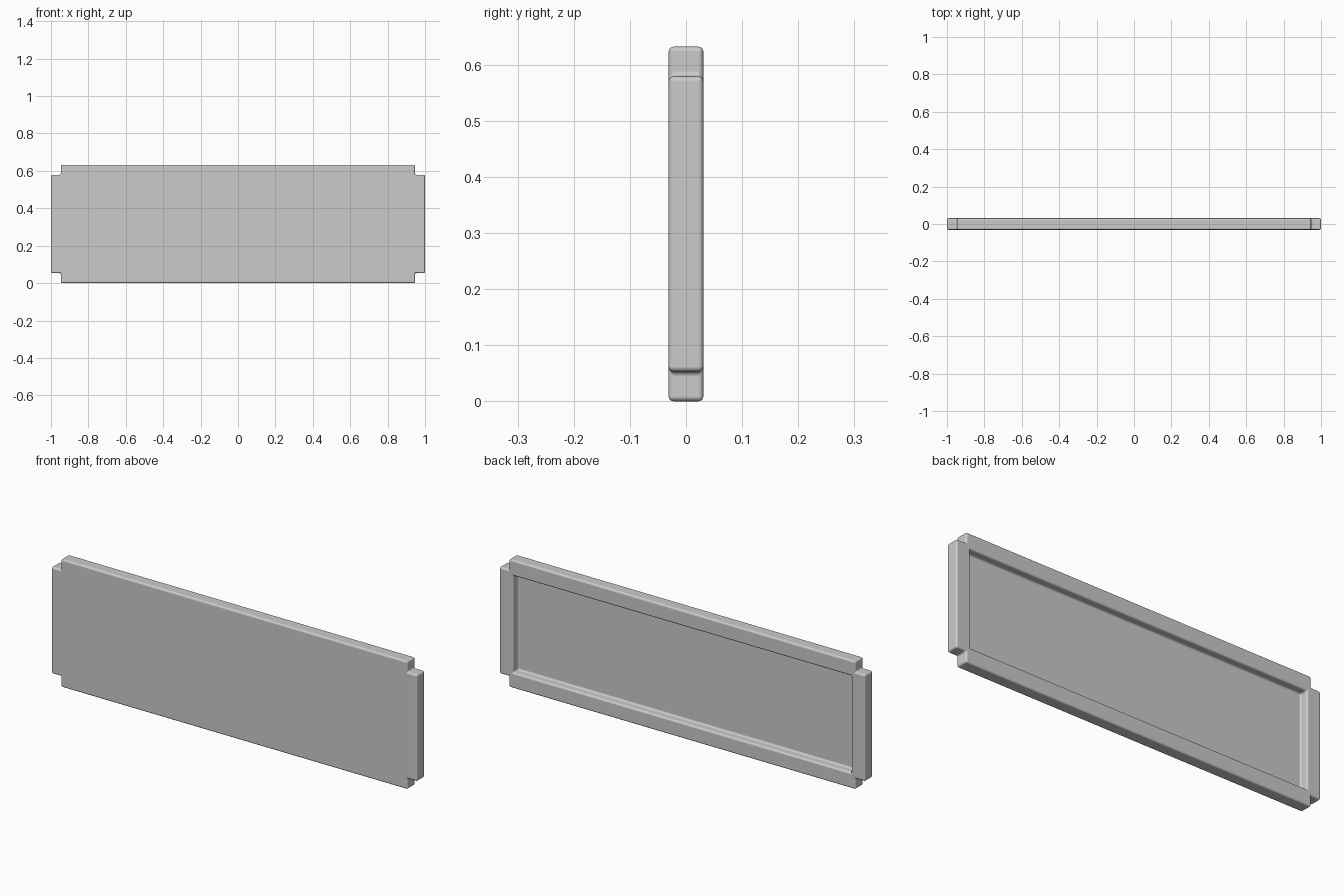
import bpy
import bmesh

# Remove the default cube only
cube = bpy.data.objects.get("Cube")
if cube:
    bpy.data.objects.remove(cube, do_unlink=True)

WIDTH, HEIGHT, THICK = 2.0, 0.632, 0.062
NOTCH, RIM, DEPTH, ROUND = 0.053, 0.077, 0.04, 0.009

grey = bpy.data.materials.new("plain grey")
grey.use_nodes = True
colour = (0.6, 0.6, 0.6, 1.0)
grey.diffuse_color = colour
grey.node_tree.nodes["Principled BSDF"].inputs["Base Color"].default_value = colour


def stations(length):
    """Grid lines along one side: edge, notch, rim, then mirrored."""
    near = [0, NOTCH, RIM]
    return near + [length - v for v in reversed(near)]


# Back face as a grid without its four corner cells
bm = bmesh.new()
back = THICK / 2
grid = [[bm.verts.new((x - WIDTH / 2, back, z)) for z in stations(HEIGHT)]
        for x in stations(WIDTH)]
last = len(grid) - 2
middle = last // 2
pocket = None
for i in range(last + 1):
    for j in range(last + 1):
        if i in (0, last) and j in (0, last):
            continue
        face = bm.faces.new((grid[i][j], grid[i][j + 1],
                             grid[i + 1][j + 1], grid[i + 1][j]))
        if i == j == middle:
            pocket = face
bmesh.ops.delete(bm, geom=[v for v in bm.verts if not v.link_faces], context='VERTS')

# Thicken the sheet towards the front
sheet = bm.faces[:]
copy = bmesh.ops.duplicate(bm, geom=bm.verts[:] + bm.edges[:] + sheet)
front_faces = [g for g in copy["geom"] if isinstance(g, bmesh.types.BMFace)]
front_verts = [g for g in copy["geom"] if isinstance(g, bmesh.types.BMVert)]
bmesh.ops.translate(bm, verts=front_verts, vec=(0, -THICK, 0))
bmesh.ops.reverse_faces(bm, faces=front_faces)
bmesh.ops.bridge_loops(bm, edges=[e for e in bm.edges if e.is_boundary])

# Sink the rectangular pocket into the back
floor = bmesh.ops.extrude_discrete_faces(bm, faces=[pocket])["faces"]
bmesh.ops.translate(bm, verts=floor[0].verts[:], vec=(0, -DEPTH, 0))
bmesh.ops.recalc_face_normals(bm, faces=bm.faces[:])

# Merge coplanar cells so only real edges remain
bmesh.ops.dissolve_limit(bm, angle_limit=0.01, verts=bm.verts[:], edges=bm.edges[:])

mesh = bpy.data.meshes.new("panel")
bm.to_mesh(mesh)
bm.free()
panel = bpy.data.objects.new("panel", mesh)
bpy.context.collection.objects.link(panel)
mesh.materials.append(grey)

# Soft rounded edges
bevel = panel.modifiers.new("rounded edges", 'BEVEL')
bevel.width = ROUND
bevel.segments = 4
bevel.limit_method = 'ANGLE'
bevel.harden_normals = True

bpy.ops.object.select_all(action='DESELECT')
panel.select_set(True)
bpy.context.view_layer.objects.active = panel
bpy.ops.object.shade_smooth_by_angle()
